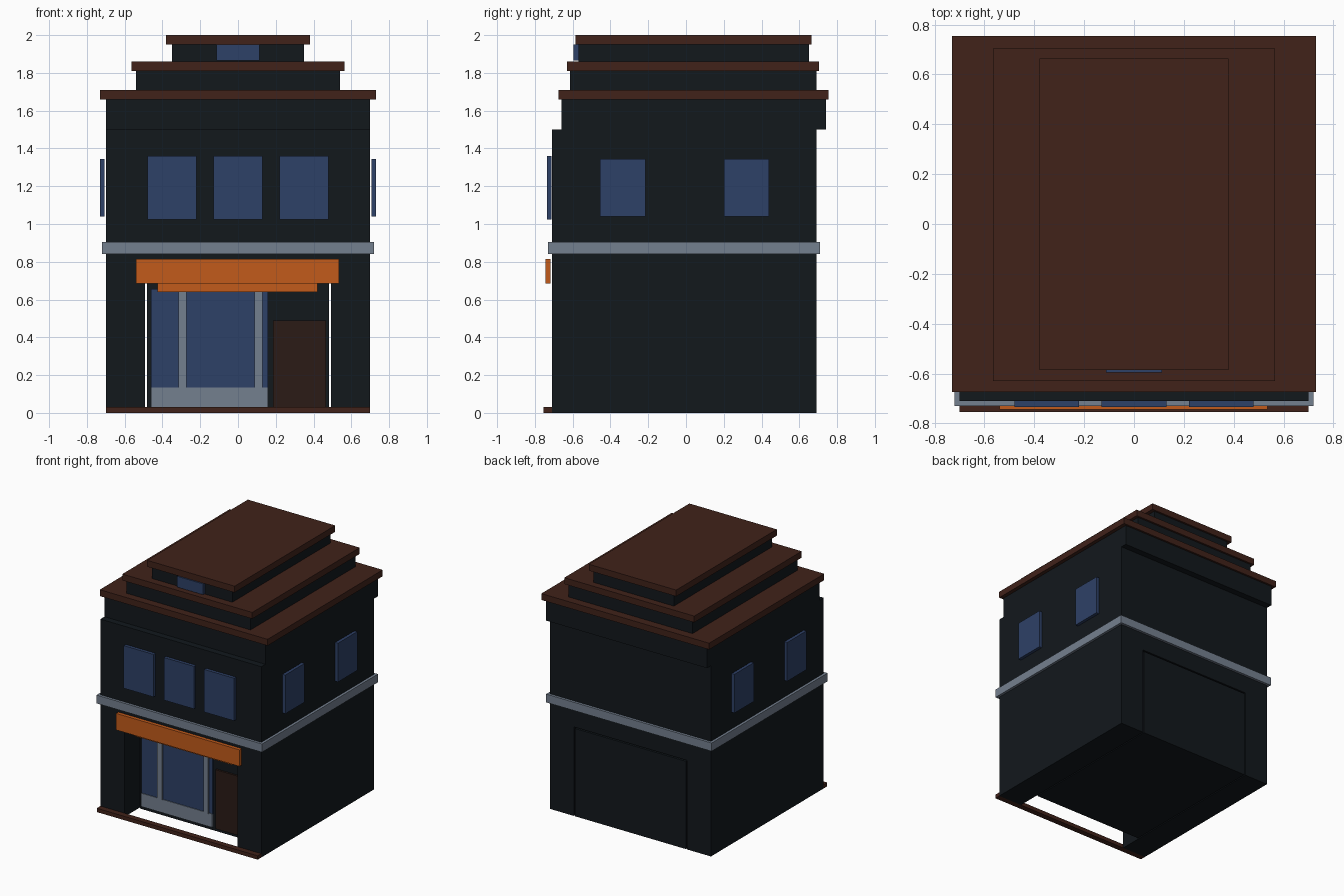
import bpy, bmesh

if "Cube" in bpy.data.objects:
    bpy.data.objects.remove(bpy.data.objects["Cube"])


def material(name, rgb):
    m = bpy.data.materials.new(name)
    m.diffuse_color = (*rgb, 1)
    m.use_nodes = True
    m.node_tree.nodes["Principled BSDF"].inputs["Base Color"].default_value = m.diffuse_color
    return m


WALL = material("dark_wall", (0.006, 0.009, 0.012))
ROOF = material("brown_roof", (0.052, 0.016, 0.010))
DOOR = material("dark_wood", (0.024, 0.011, 0.008))
GLASS = material("blue_glass", (0.027, 0.052, 0.135))
TRIM = material("grey_trim", (0.175, 0.215, 0.275))
SIGN = material("orange_sign", (0.54, 0.105, 0.011))


def add_mesh(name, bm, mat):
    bmesh.ops.recalc_face_normals(bm, faces=bm.faces)
    me = bpy.data.meshes.new(name)
    bm.to_mesh(me)
    bm.free()
    me.materials.append(mat)
    ob = bpy.data.objects.new(name, me)
    bpy.context.collection.objects.link(ob)
    return ob


def box(name, x, y, z, mat):
    """Box spanning the (min, max) pairs x, y and z."""
    bm = bmesh.new()
    bmesh.ops.create_cube(bm, size=1)
    for v in bm.verts:
        v.co = [lo + (c + 0.5) * (hi - lo) for c, (lo, hi) in zip(v.co, (x, y, z))]
    return add_mesh(name, bm, mat)


def extrude_y(name, profile, y0, y1, mat):
    """Extrude an (x, z) outline along y."""
    bm = bmesh.new()
    face = bm.faces.new([bm.verts.new((px, y0, pz)) for px, pz in profile])
    new = bmesh.ops.extrude_face_region(bm, geom=[face])["geom"]
    bmesh.ops.translate(bm, vec=(0, y1 - y0, 0),
                        verts=[g for g in new if isinstance(g, bmesh.types.BMVert)])
    return add_mesh(name, bm, mat)


# Main walls: an upside-down U leaving the shop opening
half = [(0.70, 1.50), (0.70, 0), (0.492, 0), (0.492, 0.70)]
extrude_y("main_walls", half + [(-x, z) for x, z in reversed(half)], -0.71, 0.69, WALL)

# Inner block behind the recessed shopfront
box("inner_block", (-0.483, 0.483), (-0.53, 0.69), (0, 0.69), WALL)
box("front_step", (-0.70, 0.70), (-0.755, -0.71), (0, 0.03), ROOF)

# Stepped upper storeys, each capped by a roof slab
tiers = [  # half width, front, back, bottom, top of wall, cap overhang
    (0.70, -0.66, 0.74, 1.50, 1.66, 0.03, 0.015),
    (0.54, -0.615, 0.69, 1.71, 1.81, 0.025, 0.015),
    (0.35, -0.57, 0.65, 1.86, 1.95, 0.03, 0.015),
]
for i, (w, front, back, z0, z1, ox, oy) in enumerate(tiers, 1):
    box(f"roof_tier_{i}", (-w, w), (front, back), (z0, z1), WALL)
    box(f"roof_slab_{i}", (-w - ox, w + ox), (front - oy, back + oy), (z1, z1 + 0.05), ROOF)
box("attic_window", (-0.113, 0.113), (-0.595, -0.57), (1.865, 1.95), GLASS)

# Band between the storeys
box("storey_band", (-0.72, 0.72), (-0.73, 0.71), (0.84, 0.905), TRIM)

# Upper windows
for i, x in enumerate((-0.35, 0, 0.35), 1):
    box(f"front_window_{i}", (x - 0.13, x + 0.13), (-0.735, -0.711), (1.025, 1.36), GLASS)
for side, xs in (("left", (-0.73, -0.706)), ("right", (0.706, 0.73))):
    for i, y in enumerate((-0.335, 0.32), 1):
        box(f"{side}_window_{i}", xs, (y - 0.12, y + 0.12), (1.04, 1.345), GLASS)

# Blank sign board and the strip under it
box("sign_board", (-0.54, 0.535), (-0.745, -0.718), (0.685, 0.815), SIGN)
box("sign_strip", (-0.425, 0.42), (-0.675, -0.645), (0.64, 0.70), SIGN)

# Shopfront: glazing, sill, mullions and door
box("shop_glass", (-0.46, 0.16), (-0.545, -0.53), (0.13, 0.655), GLASS)
box("shop_sill", (-0.46, 0.16), (-0.55, -0.53), (0.03, 0.135), TRIM)
for i, x in enumerate((-0.293, 0.108), 1):
    box(f"shop_mullion_{i}", (x - 0.021, x + 0.021), (-0.555, -0.53), (0.13, 0.65), TRIM)
box("shop_door", (0.185, 0.465), (-0.545, -0.53), (0.025, 0.49), DOOR)
